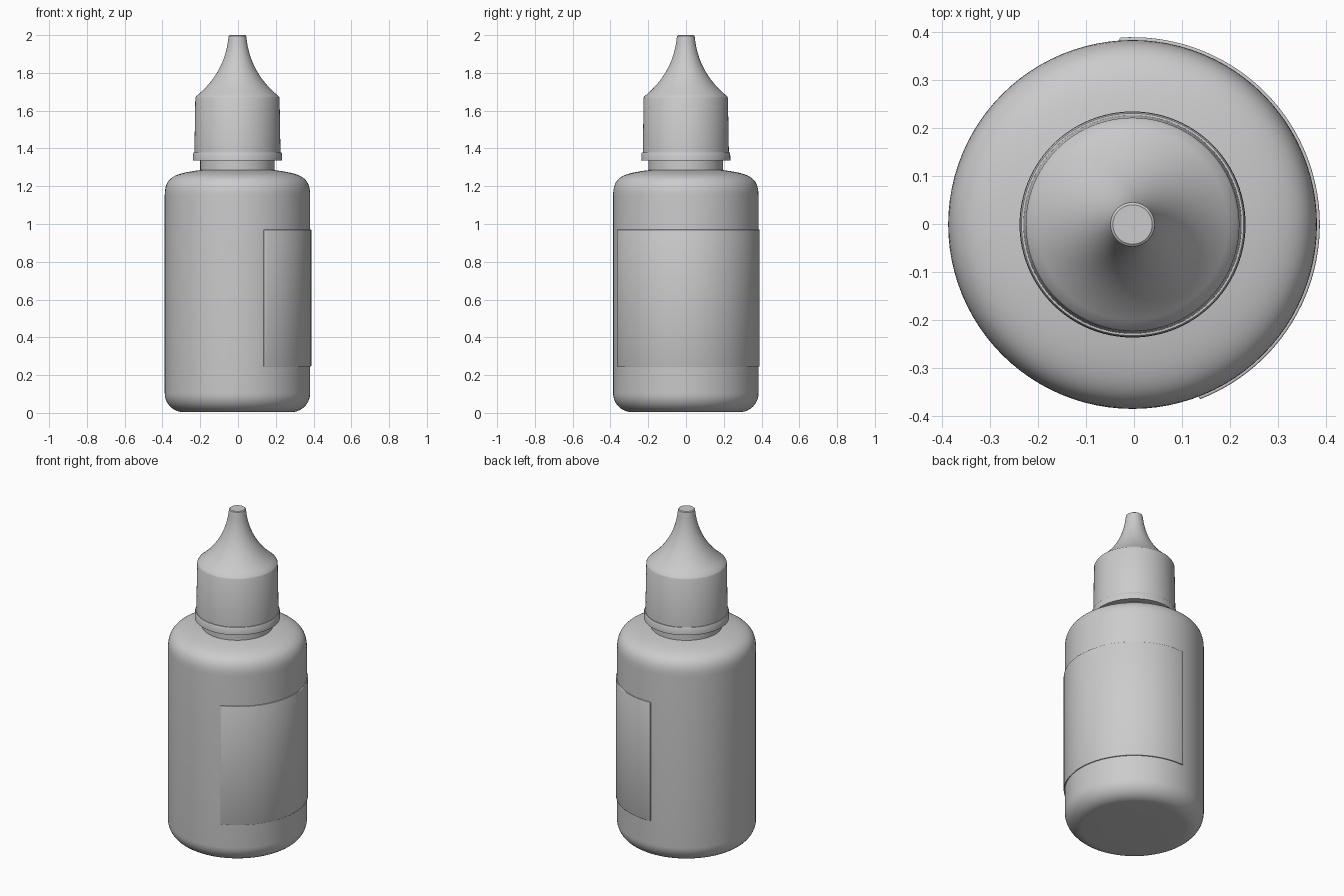
import bpy, bmesh
from math import sin, cos, pi, radians

if "Cube" in bpy.data.objects:
    bpy.data.objects.remove(bpy.data.objects["Cube"])

CX, CY = -0.003, -0.001
SEG = 96


def finish(name, bm, angle=30):
    bmesh.ops.recalc_face_normals(bm, faces=bm.faces)
    me = bpy.data.meshes.new(name)
    bm.to_mesh(me)
    bm.free()
    me.shade_smooth()
    me.set_sharp_from_angle(angle=radians(angle))
    ob = bpy.data.objects.new(name, me)
    ob.location = (CX, CY, 0)
    bpy.context.collection.objects.link(ob)
    return ob


def lathe(name, profile):
    """Spin an (r, z) profile round z; both ends are closed with flat caps."""
    bm = bmesh.new()
    rings = [[bm.verts.new((r * cos(2 * pi * i / SEG), r * sin(2 * pi * i / SEG), z))
              for i in range(SEG)] for r, z in profile]
    for a, b in zip(rings, rings[1:]):
        for i in range(SEG):
            j = (i + 1) % SEG
            bm.faces.new((a[i], a[j], b[j], b[i]))
    bm.faces.new(rings[0][::-1])
    bm.faces.new(rings[-1])
    return finish(name, bm)


def arc(cr, cz, rr, rz, a0, a1, n=10):
    return [(cr + rr * cos(radians(a0 + (a1 - a0) * i / n)),
             cz + rz * sin(radians(a0 + (a1 - a0) * i / n))) for i in range(n + 1)]


def bezier(p0, p1, p2, p3, n=16):
    w = lambda t: ((1-t)**3, 3*t*(1-t)**2, 3*t*t*(1-t), t**3)
    return [tuple(sum(k * p[c] for k, p in zip(w(i / n), (p0, p1, p2, p3)))
                  for c in (0, 1)) for i in range(n + 1)]


# Bottle body: rounded base, straight wall, soft shoulder
lathe("bottle_body",
      [(0.1, 0.004)] + arc(0.285, 0.104, 0.1, 0.1, -90, 0)
      + bezier((0.385, 1.15), (0.385, 1.25), (0.335, 1.268), (0.19, 1.286)))

# Neck
lathe("neck", [(0.197, 1.27), (0.197, 1.345)])

# Tamper ring at the cap base
lathe("cap_ring", [(0.197, 1.335), (0.236, 1.335), (0.235, 1.374), (0.232, 1.379), (0.22, 1.38)])

# Cap: tapered skirt and concave nozzle
lathe("dropper_cap",
      [(0.2, 1.37), (0.228, 1.37), (0.223, 1.668), (0.219, 1.676)]
      + bezier((0.219, 1.676), (0.11, 1.765), (0.06, 1.87), (0.048, 1.985))
      [1:] + [(0.046, 1.996), (0.041, 2.0)])

# Wrapped label panel, slightly raised
bm = bmesh.new()
N, A0, A1 = 56, radians(-69), radians(94)
R, Z0, Z1 = 0.391, 0.245, 0.97
cols = [[bm.verts.new((R * cos(a), R * sin(a), z)) for z in (Z0, Z1)]
        for a in (A0 + (A1 - A0) * i / N for i in range(N + 1))]
for p, q in zip(cols, cols[1:]):
    bm.faces.new((p[0], q[0], q[1], p[1]))
label = finish("label", bm)
solid = label.modifiers.new("thickness", "SOLIDIFY")
solid.thickness = 0.012
solid.offset = -1
bev = label.modifiers.new("soft_edge", "BEVEL")
bev.width = 0.003
bev.segments = 2
bev.limit_method = "ANGLE"
